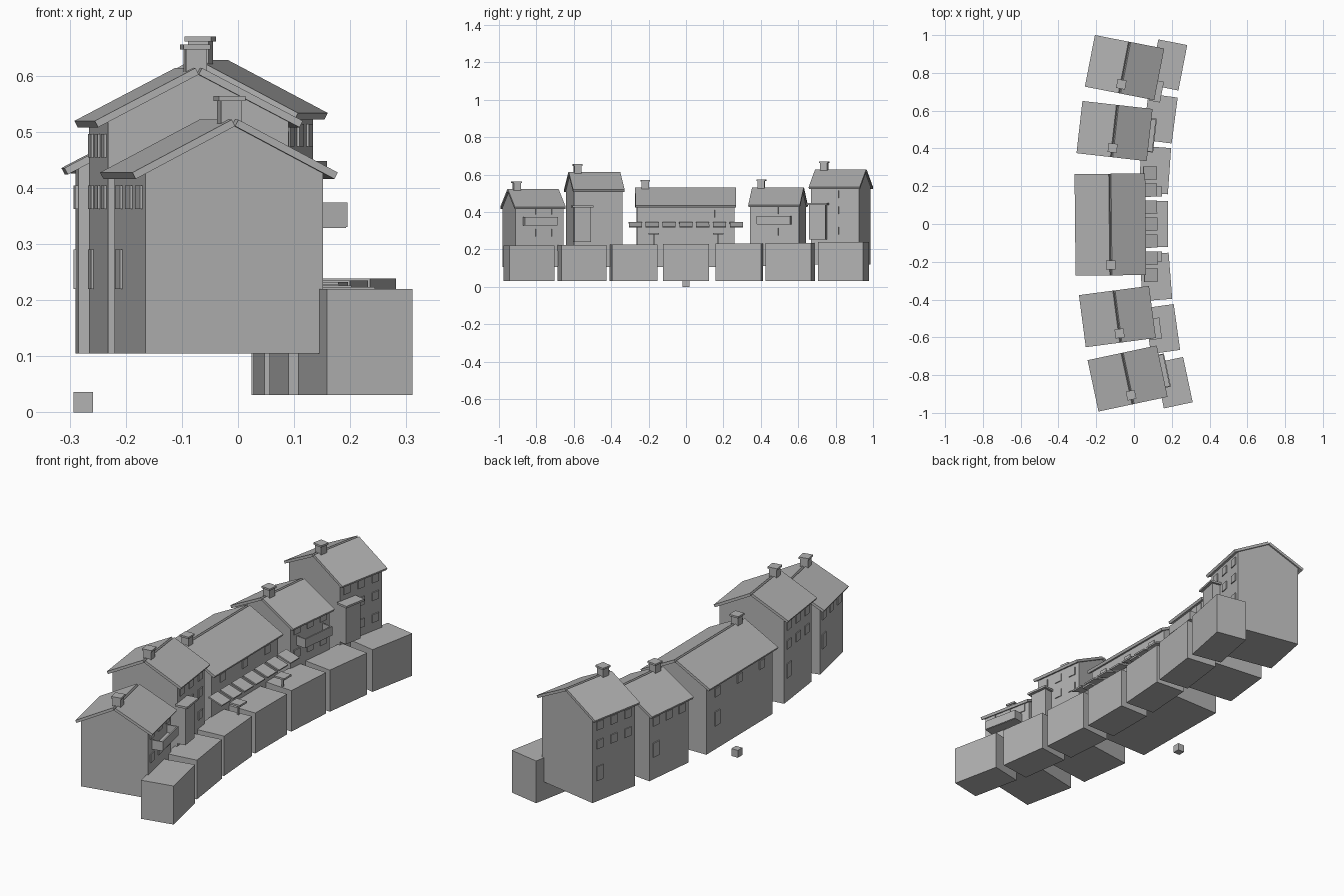
import bpy, bmesh
from math import radians, cos, sin, tan
from mathutils import Matrix, Vector

cube = bpy.data.objects.get("Cube")
if cube:
    bpy.data.objects.remove(cube, do_unlink=True)

grey = bpy.data.materials.new("stone_grey")
grey.use_nodes = True
GREY = (0.45, 0.45, 0.45, 1)
grey.diffuse_color = GREY
grey.node_tree.nodes["Principled BSDF"].inputs["Base Color"].default_value = GREY

PITCH = radians(27.5)
HALF = 0.162          # half depth of a house
WIN = 0.04            # window size


def place(x, y, turn):
    return Matrix.Translation((x, y, 0)) @ Matrix.Rotation(radians(turn), 4, 'Z')


def finish(name, bm, frame):
    bmesh.ops.recalc_face_normals(bm, faces=bm.faces)
    mesh = bpy.data.meshes.new(name)
    bm.to_mesh(mesh)
    bm.free()
    mesh.materials.append(grey)
    ob = bpy.data.objects.new(name, mesh)
    ob.matrix_world = frame
    bpy.context.collection.objects.link(ob)


def add_box(bm, centre, size, tilt=0):
    m = Matrix.Translation(centre) @ Matrix.Rotation(tilt, 4, 'Y') @ Matrix.Diagonal((*size, 1))
    bmesh.ops.create_cube(bm, size=1, matrix=m)


def boxes(name, frame, items):
    bm = bmesh.new()
    for item in items:
        add_box(bm, *item)
    finish(name, bm, frame)


def prism(name, frame, profile, length):
    """Extrude an x-z profile along y, centred."""
    bm = bmesh.new()
    face = bm.faces.new([bm.verts.new((x, -length / 2, z)) for x, z in profile])
    new = bmesh.ops.extrude_face_region(bm, geom=[face])["geom"]
    verts = [v for v in new if isinstance(v, bmesh.types.BMVert)]
    bmesh.ops.translate(bm, verts=verts, vec=Vector((0, length, 0)))
    finish(name, bm, frame)


def house(tag, frame, base, apex, length, chimney_y):
    # Walls with gables
    eave = apex - HALF * tan(PITCH)
    prism(tag + "_walls", frame,
          [(-HALF, base), (HALF, base), (HALF, eave), (0, apex), (-HALF, eave)], length)
    # Two roof slabs meeting at the ridge
    reach, thick = 0.181, 0.013
    for side, label in ((-1, "back"), (1, "front")):
        low = apex - reach * tan(PITCH)
        dx, dz = thick * sin(PITCH), thick * cos(PITCH)
        prism(f"{tag}_roof_{label}", frame,
              [(0, apex), (side * reach, low),
               (side * (reach + dx), low + dz), (side * dx, apex + dz)], length + 0.016)
    # Chimney with cap
    boxes(tag + "_chimney", frame,
          [((0, chimney_y, apex + 0.008), (0.038, 0.038, 0.075)),
           ((0, chimney_y, apex + 0.049), (0.048, 0.048, 0.009))])


def windows(tag, frame, spots, side=1, height=WIN):
    boxes(tag, frame, [((side * HALF, y, z), (0.009, WIN, height)) for y, z in spots])


def back_openings(tag, frame, rows, pitch):
    windows(tag + "_back_windows", frame,
            [(k * pitch, z) for z in rows for k in (-1, 0, 1)], -1, 0.042)
    windows(tag + "_back_door", frame, [(pitch, 0.255)], -1, 0.07)


def balcony(tag, frame, lift):
    out, wide, z = 0.05, 0.18, 0.332 + lift
    mid = HALF + out / 2
    items = [((mid, 0, z), (out, wide, 0.007)),
             ((HALF + out, 0, z + 0.02), (0.007, wide, 0.044))]
    items += [((mid, s * (wide / 2 - 0.003), z + 0.02), (out, 0.006, 0.044)) for s in (-1, 1)]
    boxes(tag + "_balcony", frame, items)


def bay(tag, frame, lift):
    boxes(tag + "_bay", frame,
          [((HALF + 0.02, -0.09, 0.332 + lift), (0.045, 0.09, 0.185)),
           ((HALF + 0.027, -0.09, 0.429 + lift), (0.06, 0.112, 0.01))])


COLS = (-0.088, 0, 0.088)

# Low houses with balconies
for tag, frame, lift in (("south_house", place(-0.034, -0.818, 12), 0),
                         ("north_house", place(-0.103, 0.492, -6.5), 0.01)):
    house(tag, frame, 0.105 + lift * 0.6, 0.51 + lift, 0.262, -0.09)
    windows(tag + "_windows", frame, [(y, z + lift * 0.5) for y in COLS for z in (0.405, 0.29)])
    windows(tag + "_door", frame, [(0.088, 0.15)], 1, 0.08)
    balcony(tag, frame, lift * 0.5)
    back_openings(tag, frame, [0.383 + lift], 0.086)

# Tall houses with bays
for tag, frame, lift in (("south_tall_house", place(-0.088, -0.49, 7.5), 0),
                         ("north_tall_house", place(-0.05, 0.828, -11), 0.014)):
    house(tag, frame, 0.105 + lift, 0.602 + lift, 0.262, -0.09)
    spots = [(y, 0.48 + lift) for y in COLS]
    spots += [(y, z + lift * 0.7) for y in COLS[1:] for z in (0.398, 0.29)]
    windows(tag + "_windows", frame, spots)
    windows(tag + "_door", frame, [(0.088, 0.15 + lift)], 1, 0.08)
    bay(tag, frame, lift)
    back_openings(tag, frame, [0.475 + lift, 0.383 + lift], 0.086)

# Long middle house with awnings
middle = place(-0.125, -0.003, 0.6)
house("middle_house", middle, 0.105, 0.518, 0.522, -0.215)
windows("middle_house_windows", middle, [(k * 0.175, 0.39) for k in (-1, 0, 1)])
back_openings("middle_house", middle, [0.383], 0.175)
boxes("awnings", middle,
      [((HALF + 0.05, k * 0.09, 0.331), (0.075, 0.07, 0.007), radians(18)) for k in range(-3, 4)])

# Parasols on the terrace
for side, label in ((-1, "south"), (1, "north")):
    boxes(label + "_parasol", place(0.122, side * 0.172, 0),
          [((0, 0, 0.255), (0.008, 0.008, 0.06)), ((0, 0, 0.283), (0.055, 0.055, 0.009))])

# Terrace blocks along the curve
BLOCKS = [(0.209, -0.84, 12), (0.15, -0.556, 8), (0.115, -0.28, 4.5), (0.102, 0, 0),
          (0.11, 0.285, -4), (0.138, 0.558, -7.5), (0.182, 0.842, -11)]
for i, spot in enumerate(BLOCKS):
    top, bottom = 0.22 + i * 0.003, 0.031
    boxes(f"terrace_block_{i + 1}", place(*spot),
          [((0, 0, (top + bottom) / 2), (0.156, 0.245, top - bottom))])

# Loose small block behind the row
boxes("small_block", place(-0.276, 0, 0), [((0, 0, 0.018), (0.035, 0.035, 0.036))])
